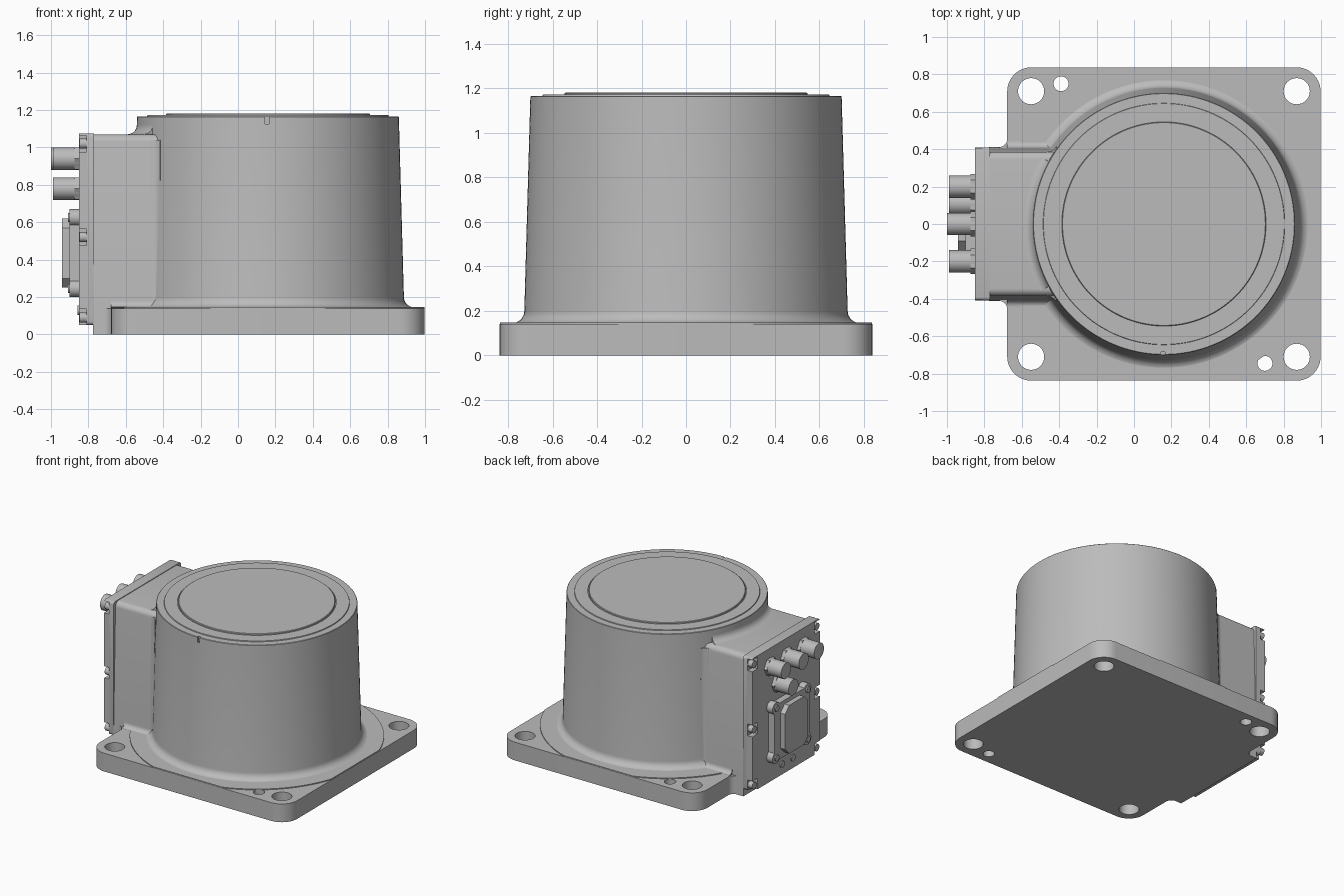
import bpy, bmesh
from math import sin, cos, pi, radians, sqrt
from mathutils import Matrix, Vector

old = bpy.data.objects.get("Cube")
if old:
    bpy.data.objects.remove(old)

CX = 0.16          # drum axis
PLATE_TOP = 0.14
BOX_TOP = 1.07

grey = bpy.data.materials.new("cast grey")
grey.use_nodes = True
grey.diffuse_color = (0.5, 0.5, 0.5, 1)
grey.node_tree.nodes["Principled BSDF"].inputs["Base Color"].default_value = (0.5, 0.5, 0.5, 1)


def finish(bm, name):
    bmesh.ops.recalc_face_normals(bm, faces=bm.faces)
    mesh = bpy.data.meshes.new(name)
    bm.to_mesh(mesh)
    bm.free()
    mesh.materials.append(grey)
    ob = bpy.data.objects.new(name, mesh)
    bpy.context.collection.objects.link(ob)
    return ob


def smooth(ob):
    bpy.ops.object.select_all(action='DESELECT')
    ob.select_set(True)
    bpy.context.view_layer.objects.active = ob
    bpy.ops.object.shade_smooth_by_angle(angle=radians(35))


def boolean(ob, cutter, operation='DIFFERENCE'):
    mod = ob.modifiers.new("cut", 'BOOLEAN')
    mod.object, mod.operation, mod.solver = cutter, operation, 'EXACT'
    bpy.context.view_layer.objects.active = ob
    bpy.ops.object.modifier_apply(modifier=mod.name)
    bpy.data.objects.remove(cutter)


def add_box(bm, x, y, z):
    """Box between the pairs x, y and z."""
    mid = Vector([(p[0] + p[1]) / 2 for p in (x, y, z)])
    size = [p[1] - p[0] for p in (x, y, z)]
    return bmesh.ops.create_cube(bm, size=1, matrix=Matrix.Translation(mid) @ Matrix.Diagonal((*size, 1)))['verts']


def add_cyl(bm, centre, r, length, axis='Z', sides=32):
    turn = Matrix.Rotation(pi / 2, 4, 'Y') if axis == 'X' else Matrix.Identity(4)
    bmesh.ops.create_cone(bm, cap_ends=True, segments=sides, radius1=r, radius2=r,
                          depth=length, matrix=Matrix.Translation(centre) @ turn)


def along(bm, axis):
    """Edges parallel to an axis index."""
    return [e for e in bm.edges
            if abs((e.verts[0].co - e.verts[1].co).normalized()[axis]) > 0.99]


def prism(name, pts, axis, a, b):
    """Extrude a 2D outline along z, or a (y, z) outline along x."""
    bm = bmesh.new()
    place = (lambda u, v, w: (u, v, w)) if axis == 'Z' else (lambda u, v, w: (w, u, v))
    face = bm.faces.new([bm.verts.new(place(u, v, a)) for u, v in pts])
    out = bmesh.ops.extrude_face_region(bm, geom=[face])['geom']
    bmesh.ops.translate(bm, vec=place(0, 0, b - a),
                        verts=[v for v in out if isinstance(v, bmesh.types.BMVert)])
    return finish(bm, name)


def spin(name, profile, start=0, angle=2 * pi, steps=128, closed=False):
    """Turn an (r, z) profile about the drum axis."""
    bm = bmesh.new()
    vs = [bm.verts.new((CX + r * cos(start), r * sin(start), z)) for r, z in profile]
    pairs = list(zip(vs, vs[1:])) + ([(vs[-1], vs[0])] if closed else [])
    edges = [bm.edges.new(p) for p in pairs]
    bmesh.ops.spin(bm, geom=vs + edges, cent=(CX, 0, 0), axis=(0, 0, 1), angle=angle, steps=steps)
    bmesh.ops.remove_doubles(bm, verts=bm.verts, dist=1e-5)
    if closed:
        bmesh.ops.holes_fill(bm, edges=bm.edges, sides=0)
    ob = finish(bm, name)
    return ob


def hollow(u, v, f, su=1, sv=1):
    """Concave quarter arc in the corner (u, v)."""
    return [(u + su * f * (1 - sin(t)), v + sv * f * (1 - cos(t)))
            for t in [i * pi / 16 for i in range(9)]]


def side(z):
    """Half width of the drafted connector housing."""
    return 0.398 - 0.024 * (z - 0.54)


# Base plate with rounded corners, mounting holes and two dowel holes
def plate_block(name, inset, z):
    bm = bmesh.new()
    h = 0.838 - inset
    add_box(bm, (CX - h, CX + h), (-h, h), z)
    bmesh.ops.bevel(bm, geom=along(bm, 2), offset=0.13 - inset, segments=10, affect='EDGES', profile=0.5)
    return finish(bm, name)


plate = plate_block("base_plate", 0, (0, PLATE_TOP))
bm = bmesh.new()
for sx in (-1, 1):
    for sy in (-1, 1):
        add_cyl(bm, (CX + sx * 0.71, sy * 0.71, 0.07), 0.07, 0.4)
add_cyl(bm, (-0.39, 0.75, 0.07), 0.04, 0.4)
add_cyl(bm, (0.70, -0.745, 0.07), 0.04, 0.4)
boolean(plate, finish(bm, "hole_cutter"))
smooth(plate)

# Slightly raised field leaving the corner pads low
field = plate_block("raised_field", 0.002, (0.12, 0.147))
bm = bmesh.new()
add_cyl(bm, (CX, 0, 0.15), 0.885, 0.4, sides=128)
boolean(field, finish(bm, "field_trim"), 'INTERSECT')
smooth(field)

# Drum with draft, foot fillet and stepped lid
foot = [(r, z) for r, z in hollow(0.727, 0.145, 0.055)]
drum = spin("drum", [(0, 0.1), (0.782, 0.1)] + foot + [
    (0.70, 1.163), (0.697, 1.166), (0.646, 1.166), (0.644, 1.172), (0.552, 1.172),
    (0.552, 1.166), (0.546, 1.166), (0.546, 1.178), (0.542, 1.181), (0, 1.181)])
bm = bmesh.new()
add_box(bm, (0.145, 0.165), (-0.8, -0.685), (1.125, 1.3))
boolean(drum, finish(bm, "mark_cutter"))
smooth(drum)

# Connector housing
bm = bmesh.new()
for v in add_box(bm, (-0.775, 0.0), (-1, 1), (0, BOX_TOP)):
    v.co.y *= side(v.co.z)
bmesh.ops.bevel(bm, geom=[e for e in along(bm, 0) if e.verts[0].co.z > 1],
                offset=0.04, segments=6, affect='EDGES', profile=0.5)
smooth(finish(bm, "housing"))

# Blends from housing to drum, plate top and plate edge
R, f = 0.715, 0.06
dy = 0.398 + f
dx = -sqrt((R + f) ** 2 - dy ** 2)
end = math_end = None
a0, a1 = -pi / 2, -pi / 2 + (pi / 2 - abs(pi / 2 - 0)) 
to_drum = Vector((-dx, -dy)).angle_signed(Vector((0, -1)))
for s, label in ((1, "back"), (-1, "front")):
    arc = [(CX + dx + f * sin(abs(to_drum) * i / 8), s * (dy - f * cos(abs(to_drum) * i / 8)))
           for i in range(9)]
    web = prism(label + "_drum_blend", arc + [(CX - 0.5, s * 0.33)], 'Z', 0.1, 1.04)
    for v in web.data.vertices:
        v.co.y -= s * 0.024 * (v.co.z - 0.54)
    smooth(web)
    smooth(prism(label + "_plate_blend",
                 hollow(s * side(0.147), 0.146, 0.035, s) + [(s * 0.38, 0.12)], 'X', -0.678, -0.40))
    smooth(prism(label + "_edge_blend",
                 hollow(-0.677, s * side(0.07), 0.05, -1, s) + [(-0.66, s * 0.39)], 'Z', 0, PLATE_TOP))
smooth(spin("top_blend", hollow(0.701, BOX_TOP, 0.05) + [(0.67, 1.05)],
            start=pi - radians(28.5), angle=radians(57), steps=32, closed=True))

# End cover with screw notches
bm = bmesh.new()
add_box(bm, (-0.85, -0.77), (-0.41, 0.41), (0.05, 1.075))
bmesh.ops.bevel(bm, geom=along(bm, 0), offset=0.02, segments=3, affect='EDGES', profile=0.5)
cover = finish(bm, "end_cover")
notches, screws = bmesh.new(), bmesh.new()
for y in (-0.385, 0.385):
    for z in (0.09, 0.52, 1.02):
        add_box(notches, (-0.9, -0.81), (y - 0.04, y + 0.04), (z - 0.045, z + 0.045))
        add_cyl(screws, (-0.82, y * 0.99, z), 0.027, 0.055, 'X', 20)
boolean(cover, finish(notches, "notch_cutter"))
smooth(cover)
for y in (0.05, -0.08):
    add_cyl(screws, (-0.85, y, 0.13), 0.025, 0.016, 'X', 20)
smooth(finish(screws, "cover_screws"))

# Round connectors with collars
for i, (y, z) in enumerate([(0.2, 0.94), (0, 0.94), (-0.2, 0.94), (0.11, 0.78)]):
    bm = bmesh.new()
    tip = -1.0 if y == 0 else -0.99
    add_cyl(bm, (tip / 2 - 0.42, y, z), 0.06, -tip - 0.84, 'X')
    add_cyl(bm, (-0.86, y, z), 0.068, 0.03, 'X', 6)
    smooth(finish(bm, "round_connector_%d" % (i + 1)))


# Rectangular connector: flange with eared corners and raised block
def octagon(w, z0, z1, c):
    return [(-w, z0 + c), (-w + c, z0), (w - c, z0), (w, z0 + c),
            (w, z1 - c), (w - c, z1), (-w + c, z1), (-w, z1 - c)]


prism("connector_flange", octagon(0.21, 0.22, 0.65, 0.05), 'X', -0.90, -0.84)
prism("connector_block", octagon(0.14, 0.25, 0.62, 0.05), 'X', -0.94, -0.89)
bm = bmesh.new()
for y in (-0.19, 0.19):
    for z in (0.245, 0.625):
        add_cyl(bm, (-0.875, y, z), 0.045, 0.05, 'X', 20)
        add_cyl(bm, (-0.9, y, z), 0.024, 0.02, 'X', 20)
smooth(finish(bm, "connector_ears"))
